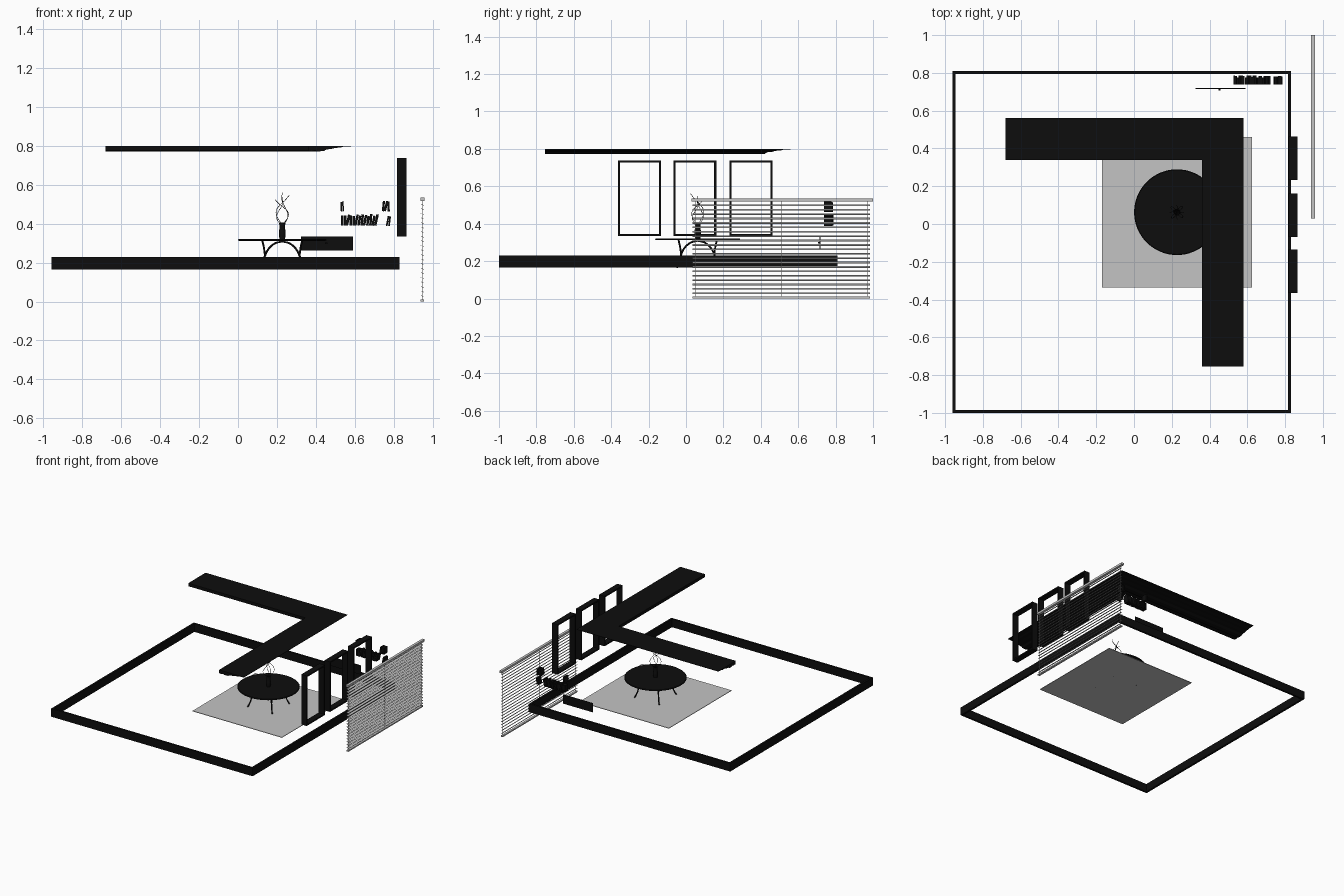
import bpy, bmesh, math, random
from mathutils import Vector, Matrix

random.seed(4)
if "Cube" in bpy.data.objects:
    bpy.data.objects.remove(bpy.data.objects["Cube"], do_unlink=True)


def material(name, value):
    m = bpy.data.materials.new(name)
    m.use_nodes = True
    colour = (value, value, value, 1)
    m.diffuse_color = colour
    m.node_tree.nodes["Principled BSDF"].inputs["Base Color"].default_value = colour
    return m


BLACK = material("matte_black", 0.004)
GREY = material("light_grey", 0.55)


def finish(name, bm, mat, smooth=False):
    bmesh.ops.recalc_face_normals(bm, faces=bm.faces)
    mesh = bpy.data.meshes.new(name)
    bm.to_mesh(mesh)
    bm.free()
    mesh.materials.append(mat)
    ob = bpy.data.objects.new(name, mesh)
    bpy.context.collection.objects.link(ob)
    if smooth:
        bpy.ops.object.select_all(action='DESELECT')
        ob.select_set(True)
        bpy.context.view_layer.objects.active = ob
        bpy.ops.object.shade_smooth_by_angle()
    return ob


def add_box(bm, x, y, z, turn=None):
    """Add a box from three (low, high) ranges, optionally turned on its centre."""
    size = Vector([r[1] - r[0] for r in (x, y, z)])
    centre = Vector([(r[1] + r[0]) / 2 for r in (x, y, z)])
    mat = Matrix.Translation(centre) @ (turn or Matrix()) @ Matrix.Diagonal((*size, 1))
    bmesh.ops.create_cube(bm, size=1, matrix=mat)


def box(name, x, y, z, mat):
    bm = bmesh.new()
    add_box(bm, x, y, z)
    return finish(name, bm, mat)


def lathe(name, profile, centre, mat, steps=48):
    bm = bmesh.new()
    verts = [bm.verts.new((r, 0, z)) for r, z in profile]
    edges = [bm.edges.new(p) for p in zip(verts, verts[1:])]
    bmesh.ops.spin(bm, geom=verts + edges, cent=(0, 0, 0), axis=(0, 0, 1),
                   angle=math.tau, steps=steps)
    bmesh.ops.remove_doubles(bm, verts=bm.verts, dist=1e-5)
    bmesh.ops.translate(bm, verts=bm.verts, vec=(*centre, 0))
    return finish(name, bm, mat, True)


def rod(name, points, radius, mat):
    curve = bpy.data.curves.new(name, 'CURVE')
    curve.dimensions = '3D'
    curve.bevel_depth = radius
    curve.bevel_resolution = 1
    curve.resolution_u = 8
    curve.use_fill_caps = True
    spline = curve.splines.new('BEZIER')
    spline.bezier_points.add(len(points) - 1)
    for bp, p in zip(spline.bezier_points, points):
        bp.co = p
        bp.handle_left_type = bp.handle_right_type = 'AUTO'
    curve.materials.append(mat)
    ob = bpy.data.objects.new(name, curve)
    bpy.context.collection.objects.link(ob)
    return ob


# Skirting board: hollow square around the room
bm = bmesh.new()
t, skirt = 0.016, (0.165, 0.23)
for y in (-1.0, 0.81 - t):
    add_box(bm, (-0.96, 0.83), (y, y + t), skirt)
for x in (-0.96, 0.83 - t):
    add_box(bm, (x, x + t), (-1 + t, 0.81 - t), skirt)
finish("skirting_board", bm, BLACK)

# Ceiling moulding: ridged section swept around a mitred corner
section = [(0, .80), (0, .776), (.02, .772), (.035, .777), (.05, .772), (.08, .773),
           (.095, .782), (.12, .784), (.14, .790), (.165, .791), (.18, .796),
           (.22, .797), (.22, .80)]
bm = bmesh.new()
rows = [[bm.verts.new(p) for p in ((-.68, .34 + u, z), (.36 + u, .34 + u, z),
                                   (.36 + u, -.755, z))] for u, z in section]
for a, b in zip(rows, rows[1:] + rows[:1]):
    for i in range(2):
        bm.faces.new((a[i], a[i + 1], b[i + 1], b[i]))
for i in (0, 2):
    bm.faces.new([r[i] for r in rows])
finish("ceiling_moulding", bm, BLACK)

# Rug
box("rug", (-0.17, 0.625), (-0.335, 0.46), (0.165, 0.169), GREY)

# Round table with four curved legs and arched braces
CX, CY = 0.2275, 0.0625
lathe("table_top", [(0, .312), (.222, .312), (.227, .315), (.227, .319), (.223, .322),
                    (0, .322)], (CX, CY), BLACK, 64)
for k in range(4):
    a = math.radians(45 + 90 * k)

    def polar(r, z):
        return (CX + r * math.cos(a), CY + r * math.sin(a), z)
    rod(f"table_leg_{k + 1}", [polar(.145, .314), polar(.132, .27), polar(.128, .23),
                               polar(.155, .165)], .005, BLACK)
    rod(f"table_brace_{k + 1}", [polar(0, .309), polar(.06, .296), polar(.105, .265),
                                 polar(.128, .23)], .005, BLACK)

# Vase with curling twigs
lathe("vase", [(0, .32), (.014, .32), (.017, .34), (.018, .36), (.013, .38), (.017, .405),
               (.014, .405), (.010, .385), (0, .385)], (CX, CY), BLACK, 24)
for k in range(4):
    a = math.tau * k / 4 + 0.4
    twig = []
    for i in range(7):
        s = i / 6
        reach = 0.042 * math.sin(s * math.pi * 1.35)
        b = a + 1.2 * s
        twig.append((CX + reach * math.cos(b), CY + reach * math.sin(b),
                     .39 + (.17 - .012 * k) * s))
    rod(f"twig_{k + 1}", twig, .0014, BLACK)

# Thin wall panel with a small knob
box("wall_panel", (0.325, 0.59), (0.715, 0.719), (0.262, 0.335), BLACK)
box("panel_knob", (0.447, 0.459), (0.706, 0.715), (0.295, 0.303), BLACK)

# Leaning books on the back wall
shelves = [("lower_books", .53, .72, .390, 13), ("lower_end_books", .765, .785, .388, 2),
           ("upper_left_books", .527, .545, .464, 2), ("upper_right_books", .742, .782, .464, 3)]
for name, x0, x1, z, count in shelves:
    bm = bmesh.new()
    step = (x1 - x0) / count
    for i in range(count):
        x = x0 + i * step
        turn = Matrix.Rotation(math.radians(random.uniform(-4, 14)), 4, 'Y')
        add_box(bm, (x, x + step * .85), (.738, random.uniform(.775, .79)),
                (z, z + random.uniform(.048, .06)), turn)
    finish(name, bm, BLACK)

# Three open picture frames on the left wall
for k, y in enumerate((-0.364, -0.068, 0.232)):
    bm = bmesh.new()
    depth, w, h, edge = (0.817, 0.865), 0.23, (0.335, 0.737), 0.011
    for z in (h[0], h[1] - edge):
        add_box(bm, depth, (y, y + w), (z, z + edge))
    for yy in (y, y + w - edge):
        add_box(bm, depth, (yy, yy + edge), (h[0] + edge, h[1] - edge))
    finish(f"picture_frame_{k + 1}", bm, BLACK)

# Window blind: rails, slats and cords
box("blind_top_rail", (0.937, 0.958), (0.03, 1.0), (0.518, 0.535), GREY)
box("blind_bottom_rail", (0.939, 0.956), (0.035, 0.985), (0.0, 0.01), GREY)
bm = bmesh.new()
tilt = Matrix.Rotation(math.radians(25), 4, 'Y')
for i in range(21):
    z = 0.028 + i * 0.0235
    add_box(bm, (0.939, 0.956), (0.035, 0.985), (z - .001, z + .001), tilt)
finish("blind_slats", bm, GREY)
for k, y in enumerate((0.05, 0.51, 0.97)):
    box(f"blind_cord_{k + 1}", (0.9465, 0.9485), (y - .001, y + .001), (0.005, 0.52), GREY)
